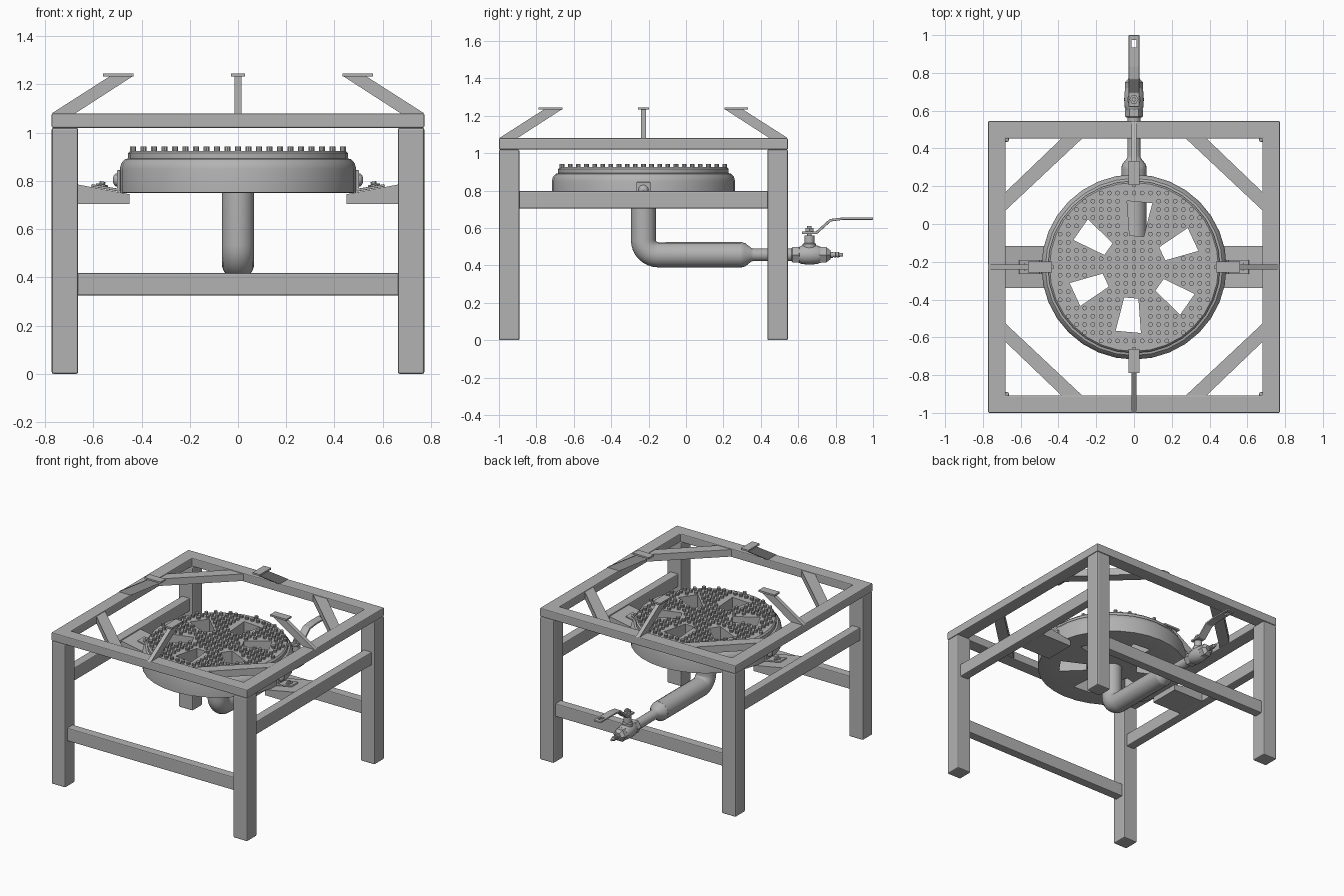
import bpy, bmesh, math
from mathutils import Matrix, Vector

if "Cube" in bpy.data.objects:
    bpy.data.objects.remove(bpy.data.objects["Cube"])

CY = -0.2275          # centre of the frame and burner in y
H = 0.7725            # half width of the square frame
CEN = Matrix.Translation((0, CY, 0))
STEEL = bpy.data.materials.new("dark_steel")
STEEL.diffuse_color = (0.45, 0.45, 0.45, 1)
STEEL.use_nodes = True
STEEL.node_tree.nodes["Principled BSDF"].inputs["Base Color"].default_value = STEEL.diffuse_color


def rot(a, axis='Z'):
    return Matrix.Rotation(math.radians(a), 4, axis)


def finish(name, bm, bevel=0, smooth=False):
    bmesh.ops.recalc_face_normals(bm, faces=bm.faces)
    me = bpy.data.meshes.new(name)
    bm.to_mesh(me)
    bm.free()
    me.materials.append(STEEL)
    ob = bpy.data.objects.new(name, me)
    bpy.context.collection.objects.link(ob)
    if smooth:
        shade(ob)
    if bevel:
        m = ob.modifiers.new("bevel", 'BEVEL')
        m.width, m.segments, m.limit_method = bevel, 2, 'ANGLE'
    return ob


def shade(ob):
    bpy.ops.object.select_all(action='DESELECT')
    ob.select_set(True)
    bpy.context.view_layer.objects.active = ob
    bpy.ops.object.shade_smooth_by_angle(angle=math.radians(35))


def box(name, lo, hi, mat=Matrix(), bevel=0):
    bm = bmesh.new()
    lo, hi = Vector(lo), Vector(hi)
    size = Matrix.Diagonal((*(hi - lo), 1))
    bmesh.ops.create_cube(bm, size=1, matrix=mat @ Matrix.Translation((lo + hi) / 2) @ size)
    return finish(name, bm, bevel)


def prism(name, pts, lo, hi, mat=Matrix(), upright=True, bevel=0):
    """Profile in xz (upright, extruded in y) or in xy (extruded in z)."""
    bm = bmesh.new()
    place = (lambda a, b, d: (a, d, b)) if upright else (lambda a, b, d: (a, b, d))
    face = bm.faces.new([bm.verts.new(mat @ Vector(place(a, b, lo))) for a, b in pts])
    ext = bmesh.ops.extrude_face_region(bm, geom=[face])
    step = mat.to_3x3() @ Vector(place(0, 0, hi - lo))
    bmesh.ops.translate(bm, vec=step, verts=[v for v in ext['geom'] if isinstance(v, bmesh.types.BMVert)])
    return finish(name, bm, bevel)


def lathe(name, prof, mat=Matrix(), n=24, smooth=True):
    """Profile of (radius, height) turned about local z, capped at both ends."""
    bm = bmesh.new()
    rings = [[bm.verts.new(mat @ Vector((r * math.cos(2 * math.pi * i / n),
                                         r * math.sin(2 * math.pi * i / n), h))) for i in range(n)]
             for r, h in prof]
    for a, b in zip(rings, rings[1:]):
        for i in range(n):
            bm.faces.new((a[i], a[(i + 1) % n], b[(i + 1) % n], b[i]))
    bm.faces.new(rings[0])
    bm.faces.new(rings[-1])
    return finish(name, bm, smooth=smooth)


def cut(ob, cutter):
    m = ob.modifiers.new("cut", 'BOOLEAN')
    m.operation, m.solver, m.object = 'DIFFERENCE', 'EXACT', cutter
    cutter.hide_render = True
    cutter.hide_viewport = True


# Top frame: one square ring
I = H - 0.093
bm = bmesh.new()
loops = [[bm.verts.new((sx * r, CY + sy * r, z)) for sx, sy in ((-1, -1), (1, -1), (1, 1), (-1, 1))]
         for r, z in ((H, 1.02), (H, 1.08), (I, 1.08), (I, 1.02))]
for a, b in zip(loops, loops[1:] + loops[:1]):
    for i in range(4):
        bm.faces.new((a[i], a[(i + 1) % 4], b[(i + 1) % 4], b[i]))
finish("top_frame", bm, 0.006)

# Legs and corner braces
for sx in (-1, 1):
    for sy in (-1, 1):
        x, y = sx * (H - 0.055), CY + sy * (H - 0.055)
        box("leg", (x - 0.055, y - 0.055, 0), (x + 0.055, y + 0.055, 1.02), bevel=0.008)
        M = CEN @ Matrix.Diagonal((sx, sy, 1, 1))
        prism("corner_brace", [(I, 0.30), (I, 0.397), (0.385, I), (0.275, I)], 1.025, 1.075, M, False)

# Pot supports
for k in range(4):
    M = CEN @ rot(90 * k)
    prism("pot_support_arm", [(H, 1.08), (0.675, 1.08), (0.435, 1.235), (0.53, 1.235)], -0.014, 0.014, M)
    box("pot_support_pad", (0.433, -0.029, 1.233), (0.56, 0.029, 1.245), M)

# Low stretchers front and back, higher stretchers at the sides
for s in (-1, 1):
    y = CY + s * (H - 0.055)
    box("low_stretcher", (-0.67, y - 0.032, 0.325), (0.67, y + 0.032, 0.418), bevel=0.006)
    x = s * (H - 0.055)
    box("side_stretcher", (x - 0.032, CY - 0.67, 0.705), (x + 0.032, CY + 0.67, 0.797), bevel=0.006)

# Burner brackets with clamp tabs and bolts
for a in (0, 180):
    M = CEN @ rot(a)
    prism("burner_bracket", [(0.45, 0.705), (0.69, 0.705), (0.69, 0.79), (0.45, 0.745)], -0.11, 0.11, M)
    prism("clamp_tab", [(0.488, 0.755), (0.61, 0.777), (0.607, 0.787), (0.502, 0.769),
                        (0.502, 0.845), (0.488, 0.845)], -0.038, 0.038, M, bevel=0.003)
    foot = M @ Matrix.Translation((0.565, 0, 0.776)) @ rot(-10, 'Y')
    lathe("bracket_bolt", [(0.025, 0), (0.025, 0.01), (0.012, 0.011), (0.012, 0.022)], foot, 6, False)
    wall = M @ Matrix.Translation((0.495, 0, 0.804)) @ rot(90, 'Y')
    lathe("rim_bolt", [(0.028, 0), (0.026, 0.012), (0.018, 0.02), (0.008, 0.024)], wall, 12)

# Burner head with six air openings
burner = lathe("burner_head", [(0.475, 0.75), (0.49, 0.753), (0.49, 0.85), (0.484, 0.873), (0.469, 0.89),
                               (0.456, 0.893), (0.456, 0.915), (0.447, 0.925)], CEN, 32)
bm = bmesh.new()
angles = [25 + 60 * k for k in range(6)]
for a in angles:
    M = CEN @ rot(a)
    lo, hi = ([bm.verts.new(M @ Vector((x, y, z))) for x, y in
               ((0.165, -0.038), (0.345, -0.067), (0.345, 0.067), (0.165, 0.038))] for z in (0.7, 1.0))
    bm.faces.new(lo)
    bm.faces.new(hi)
    for i in range(4):
        j = (i + 1) % 4
        bm.faces.new((lo[i], lo[j], hi[j], hi[i]))
cut(burner, finish("air_opening_cutter", bm))


def in_opening(x, y):
    for a in angles:
        p = rot(-a) @ Vector((x, y, 0))
        if 0.15 < p.x < 0.36 and abs(p.y) < 0.026 + 0.16 * p.x + 0.004:
            return True
    return False


# Flame studs on a square grid, skipping the openings
bm = bmesh.new()
S = 0.0435
for i in range(-10, 11):
    for j in range(-10, 11):
        x, y = i * S, j * S
        if math.hypot(x, y) < 0.437 and not in_opening(x, y):
            bmesh.ops.create_cone(bm, cap_ends=True, segments=10, radius1=0.0125, radius2=0.0125, depth=0.03,
                                  matrix=Matrix.Translation((x, y + CY, 0.927)))
finish("flame_studs", bm, smooth=True)

# Gas pipe with elbow
ZP, B = 0.457, 0.078
path = [(CY, 0.76)]
for k in range(9):
    t = math.pi / 2 * k / 8
    path.append((CY + B - B * math.cos(t), ZP + B - B * math.sin(t)))
path.append((0.3, ZP))
cu = bpy.data.curves.new("gas_pipe", 'CURVE')
cu.dimensions = '3D'
cu.bevel_depth, cu.bevel_resolution, cu.use_fill_caps = 0.067, 6, True
cu.materials.append(STEEL)
sp = cu.splines.new('POLY')
sp.points.add(len(path) - 1)
for p, (y, z) in zip(sp.points, path):
    p.co = (0, y, z, 1)
pipe = bpy.data.objects.new("gas_pipe", cu)
bpy.context.collection.objects.link(pipe)
bpy.ops.object.select_all(action='DESELECT')
pipe.select_set(True)
bpy.context.view_layer.objects.active = pipe
bpy.ops.object.convert(target='MESH')
shade(bpy.context.view_layer.objects.active)

# Reducer, valve body and hose nozzle along y
AY = Matrix.Translation((0, 0, ZP)) @ rot(-90, 'X')
lathe("pipe_reducer", [(0.067, 0.295), (0.063, 0.315), (0.036, 0.35), (0.034, 0.36), (0.034, 0.57)], AY)
lathe("valve_inlet_nut", [(0.042, 0.565), (0.047, 0.57), (0.047, 0.605), (0.042, 0.61)], AY, 6, False)
lathe("valve_body", [(0.04, 0.6), (0.05, 0.62), (0.052, 0.66), (0.05, 0.70), (0.042, 0.72)], AY)
lathe("valve_outlet_nut", [(0.044, 0.71), (0.047, 0.714), (0.047, 0.75), (0.028, 0.772)], AY, 6, False)
lathe("hose_nozzle", [(0.016, 0.76), (0.016, 0.785), (0.011, 0.786), (0.016, 0.80), (0.011, 0.802),
                      (0.016, 0.816), (0.011, 0.818), (0.009, 0.84)], AY, 16)

# Valve stem
AS = Matrix.Translation((0, 0.66, 0))
lathe("valve_stem", [(0.036, 0.49), (0.036, 0.515), (0.027, 0.52), (0.027, 0.56), (0.012, 0.561), (0.012, 0.61)], AS)
lathe("stem_nut", [(0.024, 0.58), (0.024, 0.6)], AS, 6, False)

# Lever handle with a hanging slot
lever = prism("valve_lever", [(0.62, 0.568), (0.70, 0.568), (0.775, 0.635), (0.84, 0.644), (1.0, 0.644),
                              (1.0, 0.656), (0.835, 0.656), (0.768, 0.648), (0.695, 0.582), (0.62, 0.582)],
              -0.028, 0.028, rot(90), bevel=0.003)
cut(lever, box("lever_slot_cutter", (-0.013, 0.935, 0.6), (0.013, 0.975, 0.7)))
